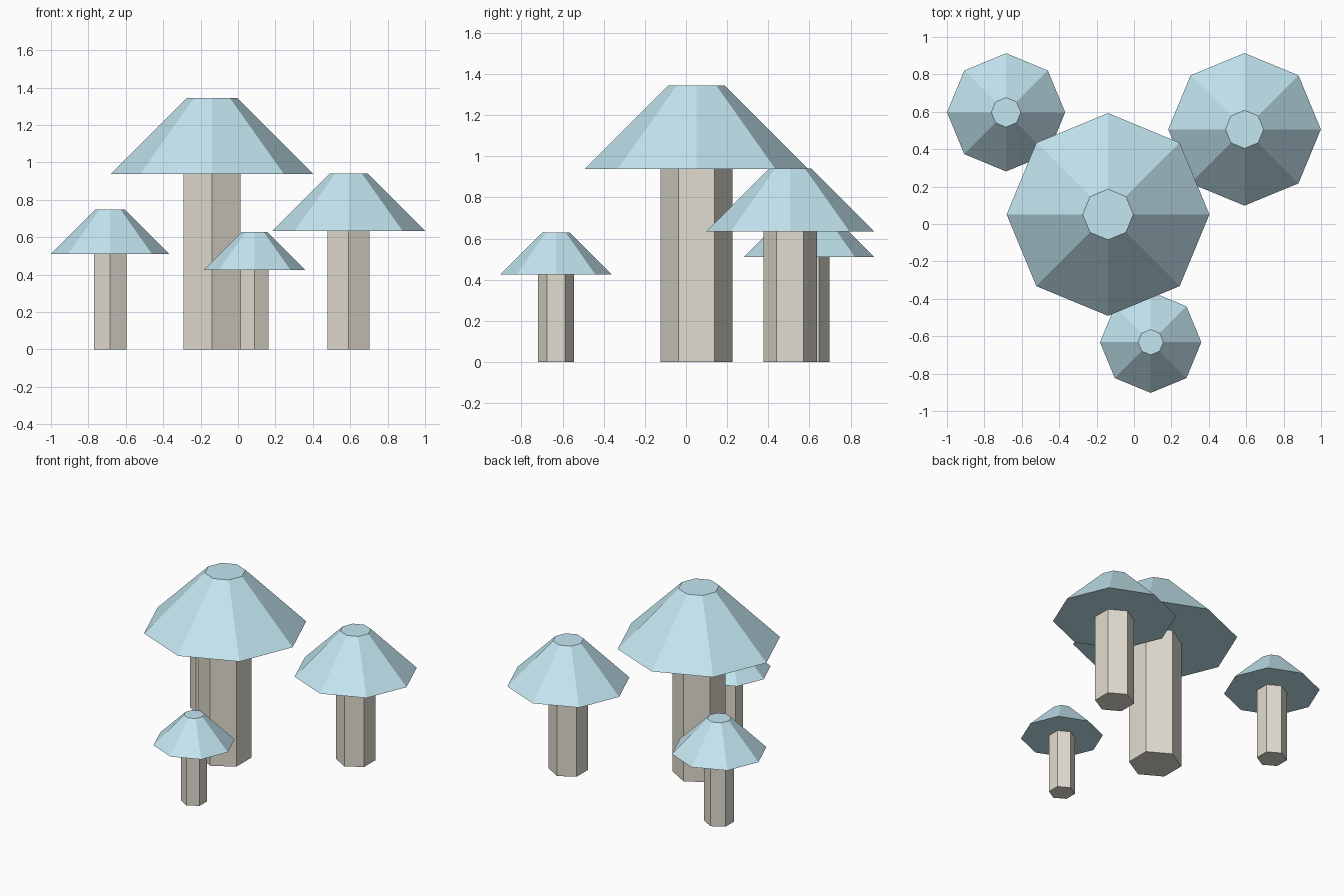
import bpy

if "Cube" in bpy.data.objects:
    bpy.data.objects.remove(bpy.data.objects["Cube"])


def material(name, color):
    m = bpy.data.materials.new(name)
    m.diffuse_color = color
    m.use_nodes = True
    m.node_tree.nodes["Principled BSDF"].inputs["Base Color"].default_value = m.diffuse_color
    return m


cap_mat = material("pale_blue", (0.55, 0.79, 0.88, 1))
stem_mat = material("beige", (0.76, 0.72, 0.63, 1))


def frustum(name, sides, r1, r2, x, y, z0, z1, mat):
    bpy.ops.mesh.primitive_cone_add(vertices=sides, radius1=r1, radius2=r2,
                                    depth=z1 - z0, location=(x, y, (z0 + z1) / 2))
    ob = bpy.context.object
    ob.name = name
    ob.data.materials.append(mat)


def mushroom(name, x, y, stem_r, stem_h, cap_r):
    # hexagonal stem
    frustum(name + "_stem", 6, stem_r, stem_r, x, y, 0, stem_h, stem_mat)
    # eight-sided flat-topped cap
    frustum(name + "_cap", 8, cap_r, cap_r * 0.25, x, y,
            stem_h, stem_h + cap_r * 0.75, cap_mat)


# name, x, y, stem radius, stem height, cap radius
for spec in [
    ("large_mushroom", -0.139, 0.051, 0.175, 0.938, 0.542),
    ("medium_mushroom", 0.591, 0.506, 0.130, 0.634, 0.408),
    ("small_mushroom", -0.684, 0.597, 0.100, 0.511, 0.316),
    ("tiny_mushroom", 0.089, -0.632, 0.087, 0.425, 0.271),
]:
    mushroom(*spec)
